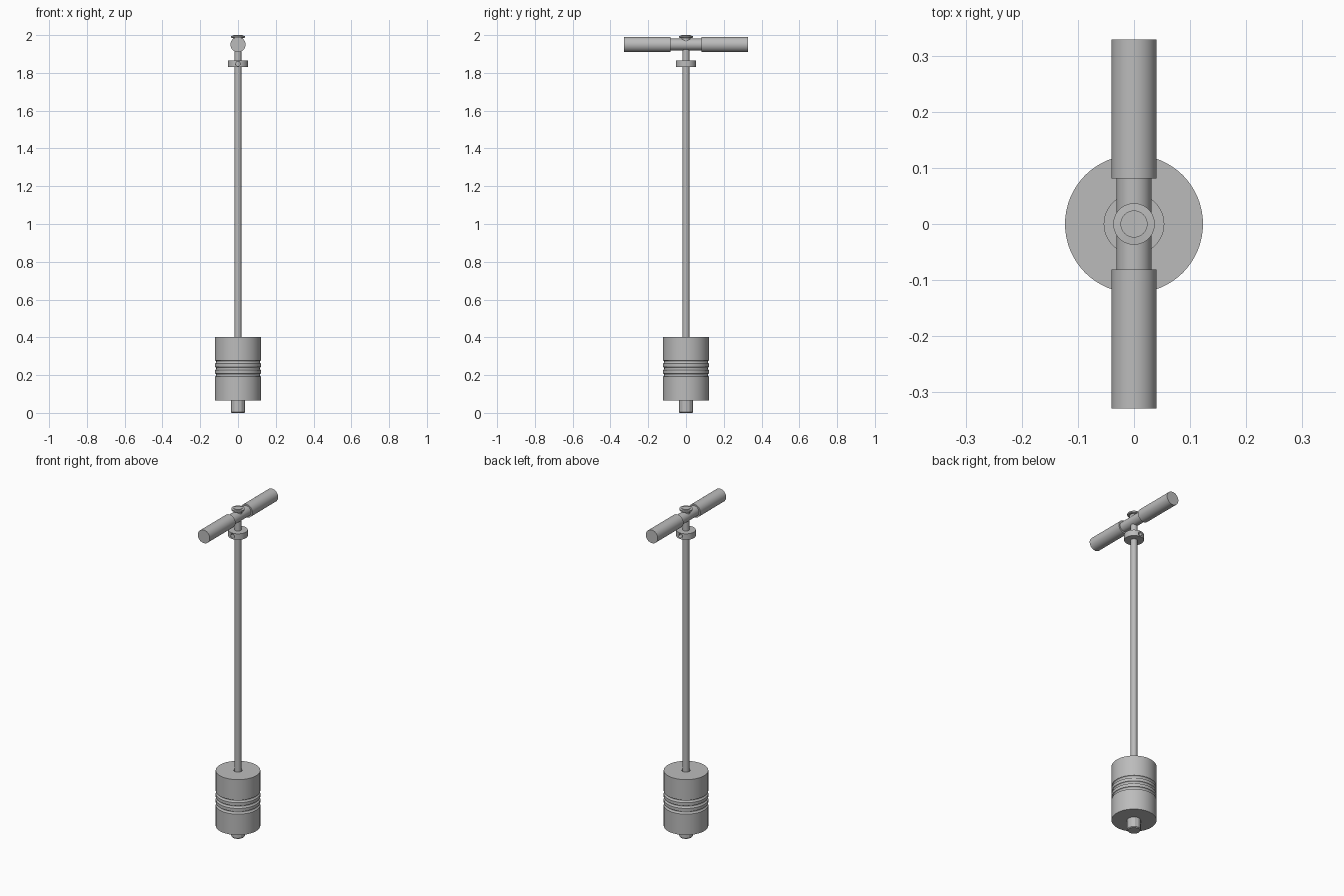
import bpy
import bmesh
from math import pi, sin, cos
from mathutils import Matrix

cube = bpy.data.objects.get("Cube")
if cube:
    bpy.data.objects.remove(cube, do_unlink=True)

steel = bpy.data.materials.new("grey steel")
STEEL = (0.5, 0.5, 0.5, 1)
steel.diffuse_color = STEEL
steel.use_nodes = True
steel.node_tree.nodes["Principled BSDF"].inputs["Base Color"].default_value = STEEL


def lathe(name, profile, sides=64, closed=False, smooth=True, turn=None):
    """Spin a (radius, height) profile about z; cap its ends unless it is a closed loop."""
    bm = bmesh.new()
    rings = [[bm.verts.new((r * cos(2 * pi * i / sides), r * sin(2 * pi * i / sides), z))
              for i in range(sides)] for r, z in profile]
    pairs = list(zip(rings, rings[1:]))
    if closed:
        pairs.append((rings[-1], rings[0]))
    else:
        bm.faces.new(rings[0])
        bm.faces.new(rings[-1])
    for low, high in pairs:
        for i in range(sides):
            j = (i + 1) % sides
            bm.faces.new((low[i], low[j], high[j], high[i]))
    if turn:
        bm.transform(turn)
    bmesh.ops.recalc_face_normals(bm, faces=bm.faces)
    mesh = bpy.data.meshes.new(name)
    bm.to_mesh(mesh)
    bm.free()
    mesh.materials.append(steel)
    obj = bpy.data.objects.new(name, mesh)
    bpy.context.collection.objects.link(obj)
    if smooth:
        bpy.ops.object.select_all(action="DESELECT")
        obj.select_set(True)
        bpy.context.view_layer.objects.active = obj
        bpy.ops.object.shade_smooth_by_angle(angle=0.6)
    return obj


def tube(inner, outer, bottom, top):
    return [(inner, bottom), (outer, bottom), (outer, top), (inner, top)]


# Central rod and the faceted tip below the weight
lathe("rod", [(0.018, 0.05), (0.018, 1.94)], 32)
lathe("tip_nut", [(0.034, 0), (0.038, 0.005), (0.038, 0.066)], 12, smooth=False)

# Sliding weight with a bore and three rounded grip grooves
R = 0.123
weight = [(0.024, 0.065), (R, 0.065)]
for z in (0.2, 0.235, 0.27):
    weight += [(R - 0.008 * sin(pi * k / 6), z - 0.008 * cos(pi * k / 6)) for k in range(7)]
weight += [(R, 0.402), (0.024, 0.402)]
lathe("sliding_weight", weight, closed=True)

# Stop collar with a cross hole
collar = lathe("stop_collar", tube(0.0175, 0.054, 1.83, 1.866), closed=True)
sideways = Matrix.Rotation(-pi / 2, 4, "X")
drill = lathe("collar_drill", [(0.012, -0.1), (0.012, 0.1)], 24,
              turn=Matrix.Translation((0, 0, 1.848)) @ sideways)
drill.hide_render = True
drill.hide_viewport = True
cut = collar.modifiers.new("cross_hole", "BOOLEAN")
cut.operation = "DIFFERENCE"
cut.solver = "EXACT"
cut.object = drill

# Cross handle: slim core with a grip at each end
place = Matrix.Translation((0, 0, 1.95)) @ sideways
lathe("handle_core", [(0.031, -0.09), (0.031, 0.09)], 48, turn=place)
for side, name in ((-1, "front_grip"), (1, "back_grip")):
    lathe(name, [(0.04, side * 0.081), (0.04, side * 0.329)], 48, turn=place)

# Retaining cap above the handle
lathe("cap_neck", [(0.024, 1.95), (0.024, 1.99)], 32)
lathe("cap", [(0.033, 1.985), (0.037, 1.988), (0.037, 1.996),
              (0.024, 1.997), (0.024, 2.0)], 48)
